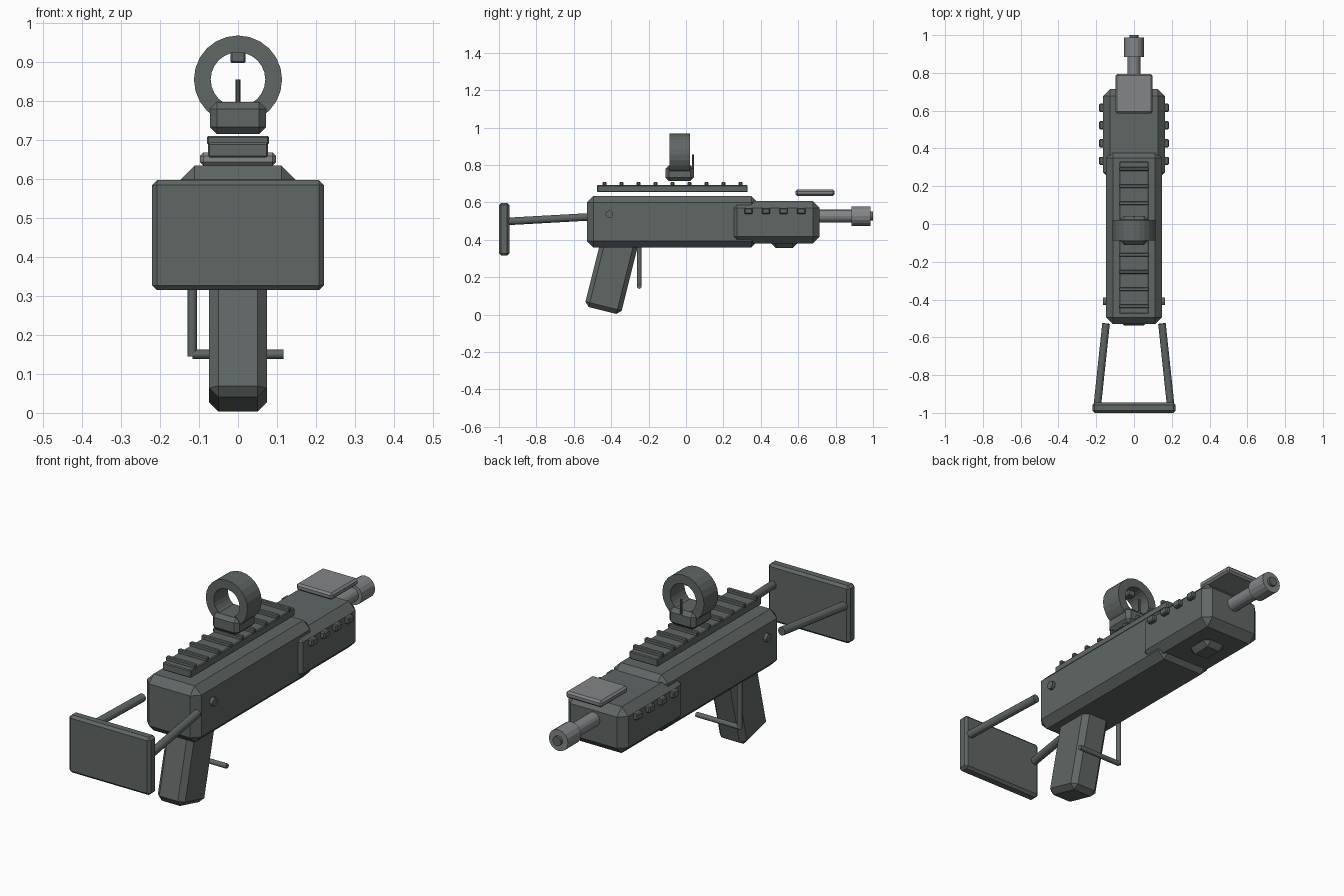
import bpy, bmesh, math
from mathutils import Vector, Matrix

if "Cube" in bpy.data.objects:
    bpy.data.objects.remove(bpy.data.objects["Cube"])


def material(name, rgb):
    m = bpy.data.materials.new(name)
    m.diffuse_color = (*rgb, 1)
    m.use_nodes = True
    m.node_tree.nodes["Principled BSDF"].inputs["Base Color"].default_value = m.diffuse_color
    return m


DARK = material("dark_grey_green", (0.115, 0.135, 0.130))
LIGHT = material("light_steel_grey", (0.225, 0.235, 0.240))


def finish(name, bm, mat):
    bmesh.ops.recalc_face_normals(bm, faces=bm.faces)
    me = bpy.data.meshes.new(name)
    bm.to_mesh(me)
    bm.free()
    me.materials.append(mat)
    ob = bpy.data.objects.new(name, me)
    bpy.context.collection.objects.link(ob)
    return ob


def box(name, x, y, z, bevel=0, mat=DARK, tilt=0):
    """Chamfered box from (min, max) ranges, tilted about its own x axis."""
    lo, hi = Vector((x[0], y[0], z[0])), Vector((x[1], y[1], z[1]))
    bm = bmesh.new()
    bmesh.ops.create_cube(bm, size=1, matrix=Matrix.Diagonal((*(hi - lo), 1)))
    if bevel:
        bmesh.ops.bevel(bm, geom=bm.edges[:], offset=bevel, segments=1,
                        affect='EDGES', profile=0.5)
    bm.transform(Matrix.Translation((lo + hi) / 2) @ Matrix.Rotation(tilt, 4, 'X'))
    return finish(name, bm, mat)


def rod(name, a, b, r, sides=12, mat=DARK):
    """Cylinder between two points."""
    a, b = Vector(a), Vector(b)
    d = b - a
    bm = bmesh.new()
    m = Matrix.Translation((a + b) / 2) @ d.to_track_quat('Z', 'Y').to_matrix().to_4x4()
    bmesh.ops.create_cone(bm, cap_ends=True, segments=sides, radius1=r, radius2=r,
                          depth=d.length, matrix=m)
    return finish(name, bm, mat)


def ring(name, y0, y1, zc, r_in, r_out, sides=24):
    """Flat-sided ring around the y axis."""
    bm = bmesh.new()
    loops = []
    for r, y in ((r_in, y0), (r_out, y0), (r_out, y1), (r_in, y1)):
        loops.append([bm.verts.new((r * math.cos(t), y, zc + r * math.sin(t)))
                      for t in (2 * math.pi * i / sides for i in range(sides))])
    for k in range(4):
        p, q = loops[k], loops[(k + 1) % 4]
        for i in range(sides):
            j = (i + 1) % sides
            bm.faces.new((p[i], p[j], q[j], q[i]))
    return finish(name, bm, DARK)


# Main body and fore-end
box("receiver", (-.147, .147), (-.53, .385), (.358, .635), .036)
box("fore_end", (-.163, .163), (.235, .715), (.38, .607), .037)
box("fore_end_stop", (-.06, .06), (.455, .595), (.355, .42), .025)

# Pistol grip
box("grip", (-.074, .074), (-.498, -.298), (.016, .416), .024, tilt=math.radians(-14))

# Shoulder stock
box("stock_plate", (-.22, .22), (-1, -.945), (.315, .597), .012)

# Parts repeated on both sides
for side, s in (("left", -1), ("right", 1)):
    rod(f"stock_rod_{side}", (s * .148, -.527, .522), (s * .194, -.96, .498), .02)
    rod(f"receiver_pin_{side}", (s * .1, -.41, .537), (s * .163, -.41, .537), .02)
    for i in range(4):
        yc = .334 + .094 * i
        xs = sorted((s * .12, s * .184))
        box(f"vent_{side}_{i + 1}", xs, (yc - .022, yc + .022), (.537, .57), .005)

# Trigger guard bars
rod("guard_upright", (-.117, -.25, .145), (-.117, -.25, .4), .012)
rod("guard_crossbar", (-.117, -.25, .15), (.117, -.25, .15), .012)

# Barrel, muzzle and bore
rod("barrel", (0, .66, .527), (0, .9, .527), .034, 16, LIGHT)
rod("muzzle", (0, .885, .527), (0, .987, .527), .052, 16, LIGHT)
rod("bore", (0, .95, .527), (0, 1, .527), .023, 16, DARK)

# Pale plate over the fore-end
box("front_plate", (-.098, .098), (.586, .794), (.635, .668), .009, LIGHT)

# Top rail with cross ribs
box("rail", (-.077, .077), (-.475, .33), (.655, .693), .004)
for i in range(9):
    yc = -.436 + .0909 * i
    box(f"rail_rib_{i + 1}", (-.08, .08), (yc - .01, yc + .01), (.688, .71), .004)

# Ring sight
box("sight_base", (-.072, .072), (-.11, .042), (.715, .798), .018)
ring("sight_ring", -.088, .022, .855, .07, .113)
box("sight_tab", (-.019, .019), (-.05, -.015), (.897, .935), .004)
rod("sight_post", (0, .038, .78), (0, .038, .855), .006, 8)
